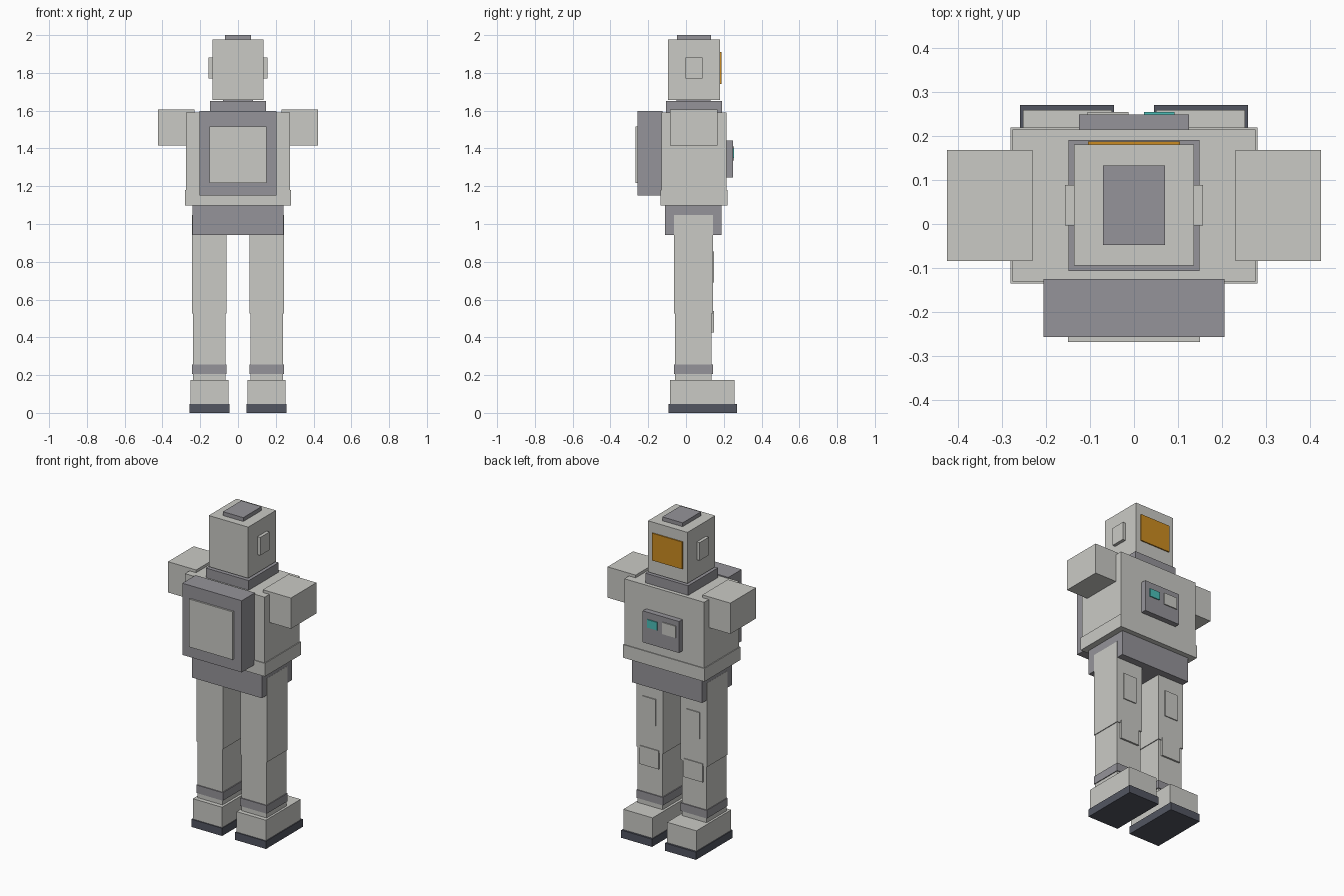
import bpy


def material(name, rgb):
    m = bpy.data.materials.new(name)
    m.diffuse_color = (*rgb, 1.0)
    return m


LIGHT = material("light grey", (0.59, 0.59, 0.56))
DARK = material("mid grey", (0.30, 0.295, 0.32))
SOLE = material("dark slate", (0.085, 0.092, 0.12))
AMBER = material("amber", (0.60, 0.26, 0.015))
TEAL = material("teal", (0.07, 0.52, 0.48))


def box(name, x, y, z, mat):
    """Box from (min, max) ranges on each axis."""
    bpy.ops.mesh.primitive_cube_add(
        size=1, location=[(a + b) / 2 for a, b in (x, y, z)])
    ob = bpy.context.object
    ob.name = name
    ob.scale = [b - a for a, b in (x, y, z)]
    bpy.ops.object.transform_apply(location=True, rotation=False, scale=True)
    ob.data.materials.append(mat)
    return ob


def centred(name, half, y, z, mat):
    return box(name, (-half, half), y, z, mat)


def pair(name, x, y, z, mat):
    """The same box on both sides of x = 0."""
    box("right_" + name, x, y, z, mat)
    box("left_" + name, (-x[1], -x[0]), y, z, mat)


# head
centred("head", 0.136, (-0.094, 0.18), (1.657, 1.976), LIGHT)
centred("head_cap", 0.07, (-0.048, 0.133), (1.97, 2.0), DARK)
centred("visor", 0.104, (0.178, 0.187), (1.74, 1.91), AMBER)
pair("ear", (0.13, 0.156), (-0.003, 0.088), (1.77, 1.882), LIGHT)
centred("neck", 0.08, (-0.05, 0.13), (1.62, 1.67), DARK)
centred("collar", 0.148, (-0.106, 0.19), (1.58, 1.65), DARK)

# torso and shoulder blocks
centred("torso", 0.275, (-0.13, 0.214), (1.10, 1.59), LIGHT)
centred("waist_band", 0.28, (-0.135, 0.219), (1.098, 1.18), LIGHT)
pair("arm", (0.23, 0.424), (-0.084, 0.168), (1.415, 1.607), LIGHT)

# chest control panel
centred("chest_panel", 0.125, (0.21, 0.248), (1.247, 1.443), DARK)
box("light_button", (-0.105, -0.013), (0.246, 0.254), (1.337, 1.41), LIGHT)
box("teal_button", (0.023, 0.092), (0.246, 0.254), (1.35, 1.40), TEAL)

# pack
centred("pack", 0.205, (-0.256, -0.125), (1.15, 1.597), DARK)
centred("pack_plate", 0.15, (-0.267, -0.25), (1.218, 1.517), LIGHT)

# hips and legs
centred("pelvis", 0.242, (-0.11, 0.187), (0.943, 1.10), DARK)
pair("thigh", (0.061, 0.2428), (-0.063, 0.142), (0.525, 1.048), LIGHT)
pair("thigh_plate", (0.107, 0.197), (0.139, 0.148), (0.69, 0.855), LIGHT)
pair("shin", (0.066, 0.238), (-0.058, 0.136), (0.165, 0.53), LIGHT)
pair("knee_plate", (0.087, 0.217), (0.13, 0.147), (0.425, 0.54), LIGHT)
pair("ankle_band", (0.06, 0.243), (-0.064, 0.142), (0.205, 0.255), DARK)
pair("boot", (0.05, 0.252), (-0.085, 0.258), (0.04, 0.175), LIGHT)
pair("sole", (0.045, 0.258), (-0.092, 0.27), (0.0, 0.048), SOLE)
